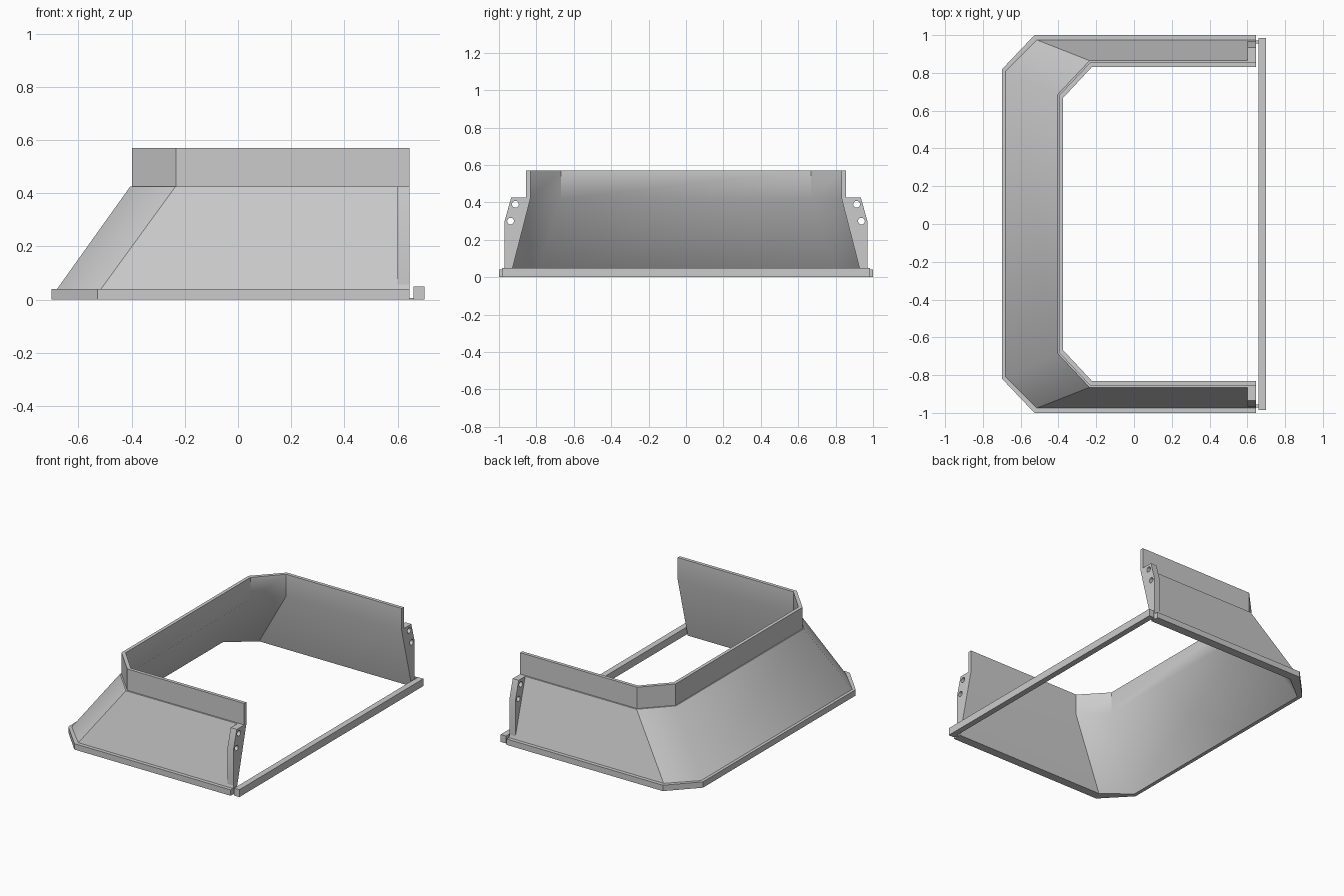
import bpy, bmesh, math
from mathutils import Matrix

if "Cube" in bpy.data.objects:
    bpy.data.objects.remove(bpy.data.objects["Cube"])

grey = bpy.data.materials.new("light_grey")
grey.diffuse_color = (0.6, 0.6, 0.6, 1)
grey.use_nodes = True
grey.node_tree.nodes["Principled BSDF"].inputs["Base Color"].default_value = grey.diffuse_color


def make_object(name, bm):
    bmesh.ops.recalc_face_normals(bm, faces=bm.faces)
    mesh = bpy.data.meshes.new(name)
    bm.to_mesh(mesh)
    bm.free()
    mesh.materials.append(grey)
    obj = bpy.data.objects.new(name, mesh)
    bpy.context.collection.objects.link(obj)
    return obj


def select_only(obj):
    bpy.ops.object.select_all(action='DESELECT')
    obj.select_set(True)
    bpy.context.view_layer.objects.active = obj


def box(name, x0, x1, y0, y1, z0, z1):
    bm = bmesh.new()
    bmesh.ops.create_cube(bm, size=1)
    for v in bm.verts:
        v.co = ((x0 + x1) / 2 + v.co.x * (x1 - x0),
                (y0 + y1) / 2 + v.co.y * (y1 - y0),
                (z0 + z1) / 2 + v.co.z * (z1 - z0))
    return make_object(name, bm)


# Sloped wall with base rim and upright flange, swept round a U-shaped plan
END_X = 0.645
# side y, corner x, back x, corner y, height
section = [
    (1.00, -0.527, -0.70, 0.818, 0.0),
    (1.00, -0.527, -0.70, 0.818, 0.04),
    (0.975, -0.515, -0.68, 0.81, 0.04),
    (0.865, -0.235, -0.405, 0.685, 0.425),
    (0.855, -0.232, -0.398, 0.68, 0.425),
    (0.855, -0.232, -0.398, 0.68, 0.57),
    (0.832, -0.222, -0.375, 0.668, 0.57),
    (0.832, -0.222, -0.375, 0.668, 0.42),
    (0.94, -0.50, -0.675, 0.80, 0.0),
]
bm = bmesh.new()
stations = [[] for _ in range(6)]
for side, cx, back, cy, z in section:
    plan = [(END_X, side), (cx, side), (back, cy),
            (back, -cy), (cx, -side), (END_X, -side)]
    for ring, (x, y) in zip(stations, plan):
        ring.append(bm.verts.new((x, y, z)))
n = len(section)
for a, b in zip(stations, stations[1:]):
    for i in range(n):
        j = (i + 1) % n
        bm.faces.new((a[i], a[j], b[j], b[i]))
bm.faces.new(stations[0])
bm.faces.new(stations[-1])
wall = make_object("sloped_wall", bm)
select_only(wall)
bpy.ops.object.shade_smooth_by_angle(angle=math.radians(40))

# Cross bar joining the open ends
box("cross_bar", 0.66, 0.70, -0.985, 0.985, 0.0, 0.05)

plate_profile = [(0.97, 0.0575), (0.97, 0.30), (0.935, 0.425), (0.865, 0.425)]
holes = [(0.912, 0.39), (0.938, 0.30)]

for sign, label in ((-1, "front"), (1, "back")):
    # Mounting plate at each open end
    bm = bmesh.new()
    face = bm.faces.new([bm.verts.new((0.60, sign * y, z)) for y, z in plate_profile])
    ext = bmesh.ops.extrude_face_region(bm, geom=[face])
    for v in ext["geom"]:
        if isinstance(v, bmesh.types.BMVert):
            v.co.x = END_X
    plate = make_object(label + "_mounting_plate", bm)

    # Bolt holes
    bm = bmesh.new()
    for y, z in holes:
        place = Matrix.Translation((0.62, sign * y, z)) @ Matrix.Rotation(math.pi / 2, 4, 'Y')
        bmesh.ops.create_cone(bm, cap_ends=True, segments=20, radius1=0.018,
                              radius2=0.018, depth=0.2, matrix=place)
    cutter = make_object(label + "_hole_cutter", bm)
    cutter.hide_render = True
    mod = plate.modifiers.new("holes", 'BOOLEAN')
    mod.operation = 'DIFFERENCE'
    mod.solver = 'EXACT'
    mod.object = cutter
    select_only(plate)
    bpy.ops.object.modifier_apply(modifier=mod.name)
    bpy.data.objects.remove(cutter)
    bpy.ops.object.shade_smooth_by_angle(angle=math.radians(25))

    # Thin tab linking the wall to the bar
    y0, y1 = sorted((sign * 0.955, sign * 0.972))
    box(label + "_link_tab", 0.64, 0.665, y0, y1, 0.0, 0.006)
